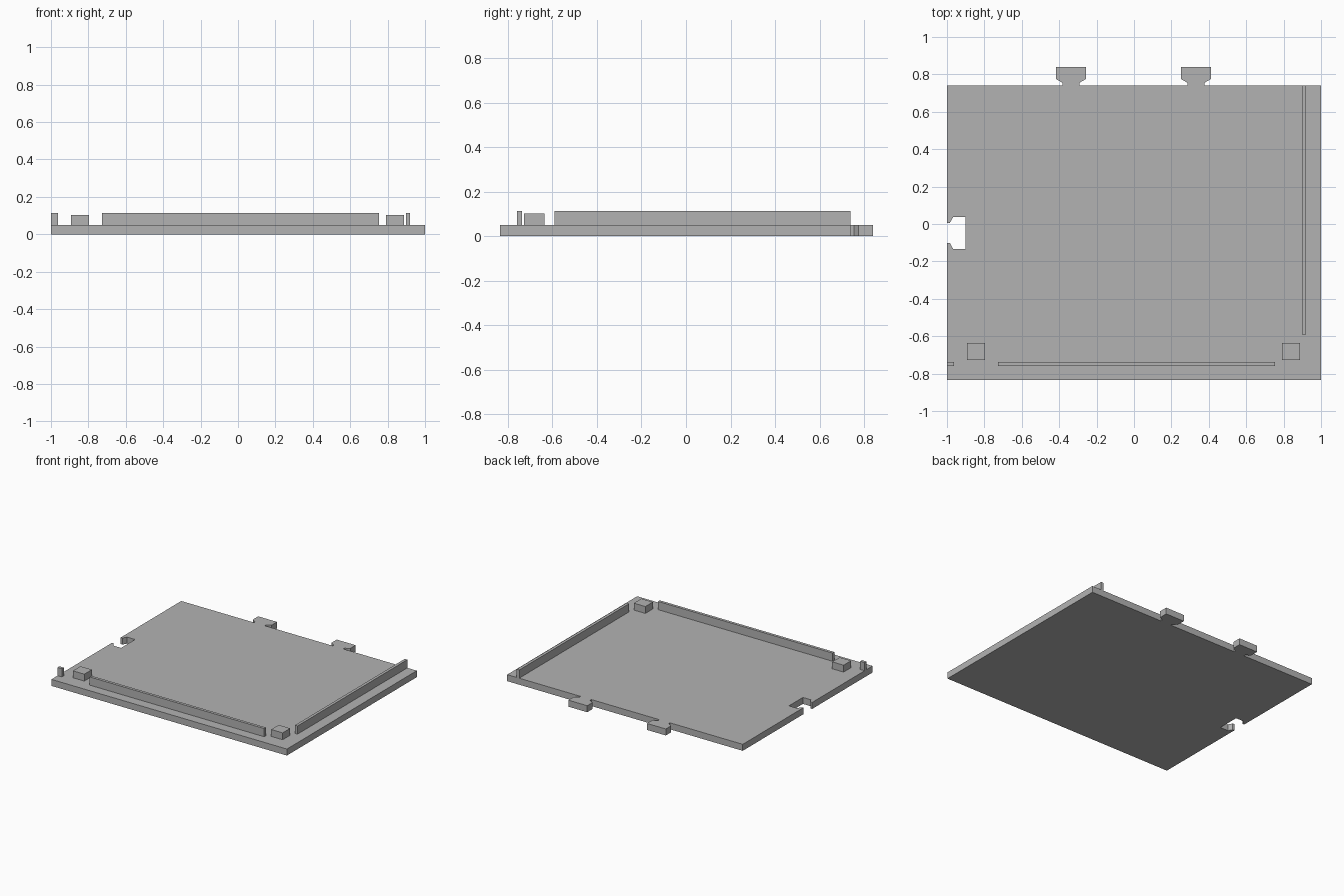
import bpy
import bmesh

cube = bpy.data.objects.get("Cube")
if cube:
    bpy.data.objects.remove(cube, do_unlink=True)

grey = bpy.data.materials.new("plain grey")
grey.use_nodes = True
colour = (0.45, 0.45, 0.45, 1)
grey.diffuse_color = colour
grey.node_tree.nodes["Principled BSDF"].inputs["Base Color"].default_value = colour

BASE_TOP, WALL_TOP, POST_TOP = 0.05, 0.113, 0.103
FRONT, BACK = -0.835, 0.74


def extrude_outline(name, points, bottom, top):
    """Flat outline, counterclockwise from above, raised into a solid."""
    bm = bmesh.new()
    face = bm.faces.new([bm.verts.new((x, y, bottom)) for x, y in points])
    raised = bmesh.ops.extrude_face_region(bm, geom=[face])["geom"]
    for v in raised:
        if isinstance(v, bmesh.types.BMVert):
            v.co.z = top
    bmesh.ops.recalc_face_normals(bm, faces=bm.faces)
    mesh = bpy.data.meshes.new(name)
    bm.to_mesh(mesh)
    bm.free()
    mesh.materials.append(grey)
    obj = bpy.data.objects.new(name, mesh)
    bpy.context.collection.objects.link(obj)
    return obj


def block(name, x0, x1, y0, y1, top):
    return extrude_outline(name, [(x0, y0), (x1, y0), (x1, y1), (x0, y1)], BASE_TOP, top)


def key_profile(neck, head, neck_end, head_start, length):
    """Connector outline as (sideways, outward) pairs, neck first."""
    half = [(neck, 0), (neck, neck_end), (head, head_start), (head, length)]
    return half + [(-s, d) for s, d in reversed(half)]


# Base plate outline with two connector tabs at the back and a socket at the left edge
tab = key_profile(0.045, 0.08, 0.015, 0.035, 0.1)
socket = key_profile(0.053, 0.085, 0.015, 0.033, 0.1)
outline = [(-1, FRONT), (1, FRONT), (1, BACK)]
for centre in (0.331, -0.337):
    outline += [(centre + s, BACK + d) for s, d in tab]
outline.append((-1, BACK))
outline += [(-1 + d, -0.048 + s) for s, d in socket]
extrude_outline("base_plate", outline, 0, BASE_TOP)

# Thin upright walls
block("front_wall", -0.727, 0.754, -0.76, -0.738, WALL_TOP)
block("front_wall_stub", -1, -0.963, -0.76, -0.738, WALL_TOP)
block("side_wall", 0.898, 0.92, -0.592, BACK, WALL_TOP)

# Corner posts
for name, x in (("right_post", -0.893), ("left_post", 0.791)):
    block(name, x, x + 0.097, -0.727, -0.636, POST_TOP)
